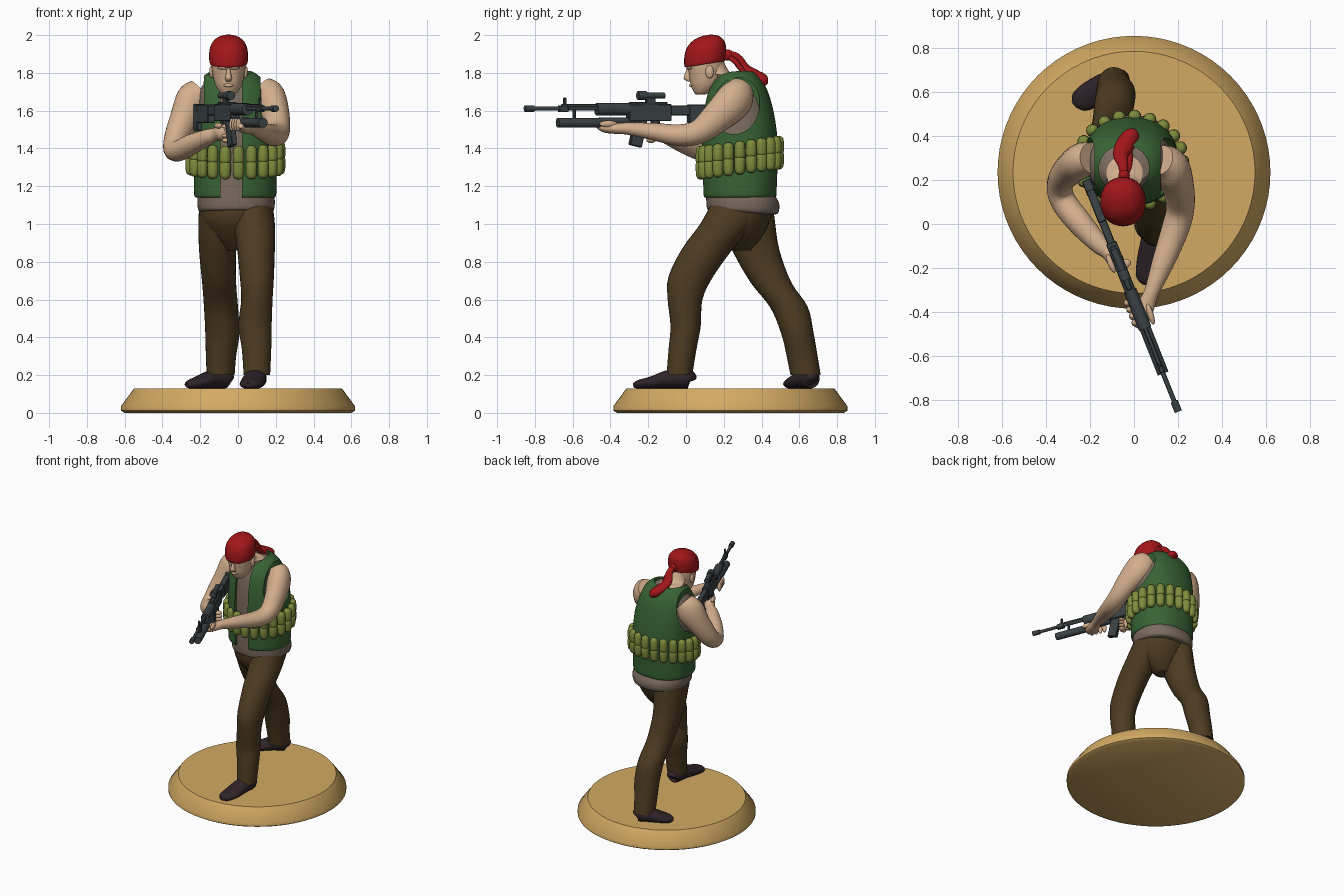
import bpy, bmesh, math
from mathutils import Vector, Matrix


def colour(name, r, g, b):
    m = bpy.data.materials.new(name)
    m.diffuse_color = (r, g, b, 1)
    return m


SKIN = colour("skin", .66, .43, .27)
RED = colour("red cloth", .36, .008, .01)
GREEN = colour("green vest", .04, .125, .035)
SHIRT = colour("grey brown shirt", .20, .15, .118)
BROWN = colour("brown trousers", .075, .045, .016)
BOOT = colour("dark boots", .028, .017, .022)
METAL = colour("gun metal", .045, .055, .06)
OLIVE = colour("olive grenade", .21, .26, .045)
SAND = colour("sand base", .65, .40, .125)


def finish(name, bm, mat):
    bmesh.ops.recalc_face_normals(bm, faces=bm.faces[:])
    me = bpy.data.meshes.new(name)
    bm.to_mesh(me)
    bm.free()
    me.materials.append(mat)
    ob = bpy.data.objects.new(name, me)
    bpy.context.collection.objects.link(ob)
    return ob


def loft(name, mat, rows, n=32, flat=True, steps=4, p=2.0, tilt=0.0):
    """Rings (x, y, z, a, b) joined smoothly; flat rings are horizontal, others follow the path."""
    pts = [Vector(r) for r in rows]
    path = []
    for i in range(len(pts) - 1):
        p0, p1, p2, p3 = pts[max(i - 1, 0)], pts[i], pts[i + 1], pts[min(i + 2, len(pts) - 1)]
        for s in range(steps):
            t = s / steps
            path.append(.5 * (2 * p1 + (p2 - p0) * t + (2 * p0 - 5 * p1 + 4 * p2 - p3) * t * t
                              + (3 * p1 - p0 - 3 * p2 + p3) * t ** 3))
    path.append(pts[-1])
    bm = bmesh.new()
    rings = []
    for i, q in enumerate(path):
        u, v = Vector((1, 0, 0)), Vector((0, 1, 0))
        if not flat:
            d = (path[min(i + 1, len(path) - 1)] - path[max(i - 1, 0)])
            d = Vector(d[:3]).normalized()
            u = d.cross(Vector((0, 0, 1))).normalized()
            v = u.cross(d)
        ring = []
        for k in range(n):
            w = 2 * math.pi * k / n
            c, s = math.cos(w), math.sin(w)
            c = math.copysign(abs(c) ** (2 / p), c)
            s = math.copysign(abs(s) ** (2 / p), s)
            co = Vector(q[:3]) + u * c * max(q[3], .002) + v * s * max(q[4], .002)
            co.z += tilt * s * q[4]
            ring.append(bm.verts.new(co))
        rings.append(ring)
    for r0, r1 in zip(rings, rings[1:]):
        for k in range(n):
            bm.faces.new((r0[k], r0[(k + 1) % n], r1[(k + 1) % n], r1[k]))
    bm.faces.new(rings[0])
    bm.faces.new(rings[-1])
    return finish(name, bm, mat)


def ball(name, mat, loc, size, rot=0.0):
    bm = bmesh.new()
    m = Matrix.Translation(loc) @ Matrix.Rotation(rot, 4, 'Z') @ Matrix.Diagonal((*size, 1))
    bmesh.ops.create_uvsphere(bm, u_segments=20, v_segments=12, radius=1, matrix=m)
    return finish(name, bm, mat)


# Round base
loft("base", SAND, [(0, .235, z, r, r) for z, r in ((0, .60), (.012, .62), (.035, .62), (.13, .55))],
     n=72, steps=1)

# Trousers
loft("front_leg", BROWN, [(.07, .29, 1.12, .11, .15), (.085, .22, 1.0, .11, .145), (.095, .115, .87, .10, .135),
     (.10, .025, .72, .09, .118), (.10, -.005, .6, .083, .092), (.09, -.002, .46, .088, .08),
     (.098, -.018, .34, .078, .074), (.10, -.035, .2, .07, .068)])
loft("back_leg", BROWN, [(-.09, .31, 1.12, .11, .15), (-.1, .325, 1.02, .11, .145), (-.108, .37, .86, .098, .125),
     (-.1, .45, .69, .09, .108), (-.09, .545, .56, .09, .1), (-.083, .59, .42, .09, .086),
     (-.09, .615, .3, .08, .082), (-.092, .633, .2, .074, .08)])
loft("hips", BROWN, [(-.01, .29, .86, .05, .05), (-.01, .29, .93, .13, .11), (-.01, .285, 1.02, .185, .16),
     (-.01, .295, 1.12, .19, .175)])

# Boots
loft("front_boot", BOOT, [(.1, .03, .17, .02, .02), (.1, .015, .18, .05, .05), (.09, -.08, .18, .06, .05),
     (.075, -.18, .16, .064, .034), (.06, -.25, .15, .05, .024), (.055, -.277, .147, .015, .012)], flat=False)
loft("back_boot", BOOT, [(-.045, .675, .17, .02, .02), (-.06, .665, .18, .048, .05), (-.13, .63, .18, .058, .05),
     (-.2, .585, .163, .062, .036), (-.25, .555, .152, .048, .024), (-.27, .54, .147, .015, .012)], flat=False)

# Undershirt
loft("undershirt", SHIRT, [(-.01, .3, 1.06, .17, .165), (-.01, .3, 1.07, .198, .188), (-.01, .3, 1.12, .205, .193),
     (-.012, .285, 1.2, .2, .178), (-.015, .285, 1.4, .198, .182), (-.02, .28, 1.55, .193, .172),
     (-.03, .275, 1.68, .18, .147), (-.035, .27, 1.745, .145, .113), (-.035, .26, 1.785, .10, .08)],
     n=48, p=2.25, tilt=-.06)

# Vest with armholes, neck hole and open front cut out
vest = loft("vest", GREEN, [(-.015, .285, 1.14, .20, .18), (-.015, .285, 1.15, .216, .193), (-.015, .285, 1.22, .218, .196),
            (-.015, .285, 1.4, .217, .202), (-.02, .28, 1.55, .216, .192), (-.03, .275, 1.68, .204, .166),
            (-.035, .275, 1.755, .172, .13), (-.035, .275, 1.80, .125, .09), (-.035, .275, 1.815, .08, .05)],
            n=64, p=2.25)


def cut(ob, matrix, box=False):
    bm = bmesh.new()
    if box:
        bmesh.ops.create_cube(bm, size=1, matrix=matrix)
    else:
        bmesh.ops.create_cone(bm, cap_ends=True, segments=40, radius1=1, radius2=1, depth=1, matrix=matrix)
    cutter = finish("cutter", bm, GREEN)
    cutter.hide_render = True
    mod = ob.modifiers.new("cut", 'BOOLEAN')
    mod.operation, mod.solver, mod.object = 'DIFFERENCE', 'EXACT', cutter
    bpy.context.view_layer.objects.active = ob
    bpy.ops.object.modifier_apply(modifier=mod.name)
    bpy.data.objects.remove(cutter)


for x in (.27, -.33):
    cut(vest, Matrix.Translation((x, .255, 1.64)) @ Matrix.Rotation(math.pi / 2, 4, 'Y')
        @ Matrix.Diagonal((.165, .135, .3, 1)))
cut(vest, Matrix.Translation((-.045, .25, 1.86)) @ Matrix.Diagonal((.115, .11, .24, 1)))
cut(vest, Matrix.Translation((-.035, .07, 1.45)) @ Matrix.Diagonal((.115, .24, .9, 1)), box=True)

# Grenade belt
for i in range(21):
    w = 2 * math.pi * i / 21
    x, y = -.015 + .236 * math.cos(w), .285 + .205 * math.sin(w)
    zc = 1.352 + .13 * (y - .285)
    loft("grenade", OLIVE, [(x, y, zc + dz, r, r) for dz, r in ((-.09, .008), (-.082, .022), (-.06, .029),
         (-.01, .030), (0, .026), (.01, .030), (.06, .029), (.08, .022), (.088, .008))], n=14, steps=2)

# Arms with hands
loft("left_arm", SKIN, [(.12, .29, 1.71, .07, .08), (.165, .26, 1.66, .085, .1), (.2, .17, 1.57, .073, .085),
     (.21, .07, 1.49, .064, .065), (.185, -.03, 1.47, .062, .058), (.13, -.18, 1.49, .05, .045),
     (.08, -.31, 1.505, .034, .032), (.055, -.37, 1.505, .04, .028), (.03, -.43, 1.51, .04, .026),
     (.015, -.47, 1.52, .015, .012)], flat=False)
loft("right_arm", SKIN, [(-.19, .3, 1.70, .07, .08), (-.235, .29, 1.65, .08, .1), (-.29, .25, 1.54, .073, .08),
     (-.335, .19, 1.43, .06, .065), (-.325, .11, 1.385, .058, .055), (-.25, .01, 1.42, .057, .055),
     (-.16, -.09, 1.46, .044, .042), (-.115, -.13, 1.475, .034, .035), (-.08, -.17, 1.49, .038, .045),
     (-.06, -.20, 1.5, .015, .02)], flat=False)
for i in range(4):
    y = -.36 - .03 * i
    gx = -.138 - .398 * y
    ball("left_finger", SKIN, (gx - .038, y, 1.525), (.014, .016, .034), .38)
    ball("right_finger", SKIN, (-.05, -.185, 1.515 - .024 * i), (.038, .022, .014), .38)
ball("left_thumb", SKIN, (.075, -.41, 1.53), (.014, .05, .018), .3)
ball("right_thumb", SKIN, (-.105, -.18, 1.52), (.014, .045, .016), .38)

# Neck and head
loft("neck", SKIN, [(-.04, .245, 1.74, .098, .09), (-.042, .23, 1.785, .085, .078), (-.045, .17, 1.80, .066, .066),
     (-.05, .13, 1.87, .065, .065)])
loft("head", SKIN, [(-.05, .075, 1.685, .02, .02), (-.05, .085, 1.695, .045, .042), (-.05, .1, 1.735, .07, .075),
     (-.05, .105, 1.785, .083, .088), (-.05, .105, 1.84, .09, .096), (-.05, .105, 1.9, .09, .095)])
loft("nose", SKIN, [(-.05, .02, 1.755, .012, .012), (-.05, .008, 1.77, .018, .02), (-.05, .014, 1.80, .012, .018),
     (-.05, .022, 1.83, .009, .015)], n=16)
ball("brow", SKIN, (-.05, .025, 1.828), (.06, .022, .014))
ball("lips", SKIN, (-.05, .03, 1.734), (.026, .014, .01))
for s in (-1, 1):
    ball("ear", SKIN, (-.05 + s * .09, .125, 1.805), (.012, .022, .034))

# Head scarf with knot and tail
loft("head_scarf", RED, [(-.05, .1, 1.846, .09, .098), (-.05, .1, 1.852, .1, .108), (-.05, .102, 1.9, .103, .111),
     (-.05, .105, 1.95, .092, .1), (-.05, .108, 1.985, .06, .066), (-.05, .11, 2.0, .015, .02)], p=2.15, tilt=.16)
ball("scarf_knot", RED, (-.045, .22, 1.895), (.026, .03, .03))
loft("scarf_tail", RED, [(-.045, .22, 1.9, .018, .016), (-.05, .27, 1.885, .024, .02), (-.06, .315, 1.825, .036, .024),
     (-.04, .36, 1.79, .042, .03), (-.01, .405, 1.76, .036, .034), (.0, .425, 1.74, .01, .012)], n=16, flat=False)
loft("scarf_short_tail", RED, [(-.045, .22, 1.89, .015, .014), (-.03, .26, 1.86, .02, .014),
     (-.03, .31, 1.80, .026, .014), (-.02, .35, 1.785, .01, .01)], n=16, flat=False)

# Rifle, laid out by its y and z extents along a line turned to the left
TURN = math.atan(.398)


def gun(name, y0, y1, z0, z1, width, round_=False, lean=0.0, side=0.0):
    y = (y0 + y1) / 2
    m = (Matrix.Translation((-.138 - .398 * y, y, (z0 + z1) / 2)) @ Matrix.Rotation(TURN, 4, 'Z')
         @ Matrix.Translation((side, 0, 0)) @ Matrix.Rotation(lean, 4, 'X'))
    size = Matrix.Diagonal((width, (y1 - y0) / math.cos(TURN), z1 - z0, 1))
    bm = bmesh.new()
    if round_:
        bmesh.ops.create_cone(bm, cap_ends=True, segments=20, radius1=.5, radius2=.5, depth=1,
                              matrix=m @ size @ Matrix.Rotation(math.pi / 2, 4, 'X'))
    else:
        bmesh.ops.create_cube(bm, size=1, matrix=m @ size)
        bmesh.ops.bevel(bm, geom=bm.edges[:], offset=.004, segments=1, affect='EDGES')
    return finish(name, bm, METAL)


gun("barrel", -.84, -.3, 1.6, 1.622, .022, True)
gun("muzzle", -.853, -.805, 1.594, 1.628, .034, True)
gun("handguard", -.475, -.3, 1.575, 1.64, .06, True)
gun("gas_tube", -.66, -.45, 1.618, 1.634, .016, True)
gun("front_sight", -.65, -.635, 1.6, 1.67, .014)
gun("sight_base", -.675, -.625, 1.592, 1.628, .026)
gun("launcher_tube", -.68, -.44, 1.51, 1.562, .052, True)
gun("launcher_body", -.46, -.28, 1.525, 1.565, .044, True)
gun("launcher_mount", -.60, -.585, 1.55, 1.605, .016)
gun("receiver", -.31, -.085, 1.545, 1.635, .05)
gun("top_rail", -.30, -.10, 1.63, 1.646, .026)
gun("scope_mount", -.215, -.165, 1.64, 1.675, .022)
gun("scope", -.22, -.115, 1.664, 1.696, .034, True)
gun("scope_front", -.255, -.21, 1.657, 1.703, .048, True)
gun("magazine", -.287, -.222, 1.41, 1.56, .03, lean=-.22)
gun("pistol_grip", -.175, -.135, 1.45, 1.56, .034, lean=.25)
gun("stock_neck", -.09, .03, 1.575, 1.628, .036)
gun("stock", .01, .17, 1.535, 1.632, .04)
gun("stock_end", .15, .2, 1.495, 1.634, .042)

# Smooth shading with sharp edges kept
for ob in bpy.context.scene.objects:
    ob.select_set(True)
bpy.context.view_layer.objects.active = vest
bpy.ops.object.shade_smooth_by_angle(angle=math.radians(42))
